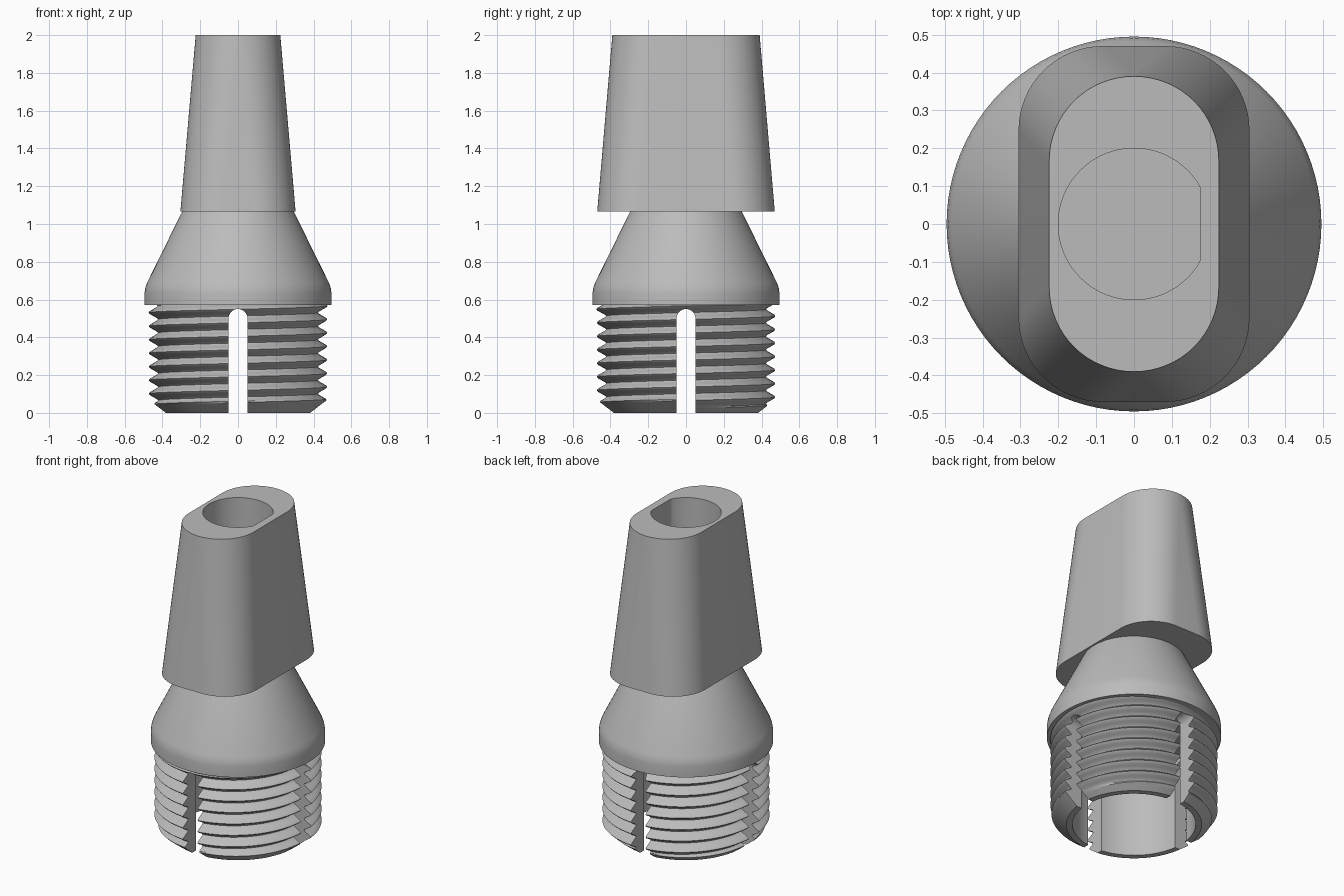
import bpy, bmesh
from math import sin, cos, pi, radians

cube = bpy.data.objects.get("Cube")
if cube:
    bpy.data.objects.remove(cube, do_unlink=True)

grey = bpy.data.materials.new("plain grey")
grey.use_nodes = True
grey.diffuse_color = (0.5, 0.5, 0.5, 1)
grey.node_tree.nodes["Principled BSDF"].inputs["Base Color"].default_value = (0.5, 0.5, 0.5, 1)


def make_object(name, bm):
    bmesh.ops.recalc_face_normals(bm, faces=bm.faces)
    mesh = bpy.data.meshes.new(name)
    bm.to_mesh(mesh)
    bm.free()
    mesh.materials.append(grey)
    obj = bpy.data.objects.new(name, mesh)
    bpy.context.collection.objects.link(obj)
    return obj


def loft(name, loops):
    """Closed solid through a stack of equal-length point loops."""
    bm = bmesh.new()
    rings = [[bm.verts.new(p) for p in loop] for loop in loops]
    for a, b in zip(rings, rings[1:]):
        for i in range(len(a)):
            j = (i + 1) % len(a)
            bm.faces.new((a[i], a[j], b[j], b[i]))
    bm.faces.new(rings[0])
    bm.faces.new(rings[-1])
    return make_object(name, bm)


def circle(r, z, count=96, flat=9):
    angles = [2 * pi * i / count for i in range(count)]
    return [(min(r * cos(a), flat), r * sin(a), z) for a in angles]


def rounded_rect(hx, hy, r, z, steps=16):
    points = []
    for quarter, (sx, sy) in enumerate([(1, 1), (-1, 1), (-1, -1), (1, -1)]):
        for i in range(steps + 1):
            a = (quarter + i / steps) * pi / 2
            points.append((sx * (hx - r) + r * cos(a), sy * (hy - r) + r * sin(a), z))
    return points


def select_only(obj):
    bpy.ops.object.select_all(action='DESELECT')
    obj.select_set(True)
    bpy.context.view_layer.objects.active = obj


def cut(obj, cutter):
    select_only(obj)
    mod = obj.modifiers.new("cut", 'BOOLEAN')
    mod.operation = 'DIFFERENCE'
    mod.solver = 'EXACT'
    mod.object = cutter
    bpy.ops.object.modifier_apply(modifier=mod.name)
    bpy.data.objects.remove(cutter, do_unlink=True)


# Tapered shank with a D-shaped blind bore
shank = loft("tapered_shank", [rounded_rect(0.305, 0.47, 0.223, 1.065),
                               rounded_rect(0.224, 0.39, 0.223, 2.0)])
cut(shank, loft("bore_cutter", [circle(0.2, 1.2, flat=0.175), circle(0.2, 2.1, flat=0.175)]))

# Conical shoulder with a softened collar
profile = [(0.495, 0.57), (0.495, 0.635), (0.491, 0.662), (0.481, 0.69), (0.296, 1.065), (0.29, 1.075)]
shoulder = loft("conical_shoulder", [circle(r, z) for r, z in profile])

# Threaded sleeve: a helical tooth profile, chamfered at the lower end
PITCH, ROOT, CREST, TOP = 0.0715, 0.425, 0.475, 0.58
SEGMENTS, STEPS, TURNS = 96, 10, 11


def tooth_radius(phase):
    height = 1.25 * (1 - abs(2 * phase - 1)) - 0.12
    return ROOT + (CREST - ROOT) * max(0, min(1, height))


def thread_point(i, j):
    a = 2 * pi * i / SEGMENTS
    z = (j / STEPS - 1.8 + i / SEGMENTS) * PITCH + 0.016
    z = max(0, min(TOP, z))
    r = ROOT if z == TOP else min(tooth_radius((j % STEPS) / STEPS), 0.385 + 1.3 * z)
    return r * cos(a), r * sin(a), z


bm = bmesh.new()
rows = TURNS * STEPS
grid = [[bm.verts.new(thread_point(i, j)) for j in range(rows)] for i in range(SEGMENTS)]
for i in range(SEGMENTS):
    last = i == SEGMENTS - 1
    a, b = grid[i], grid[0 if last else i + 1]
    shift = STEPS if last else 0        # one turn up at the seam
    for j in range(rows - 1 - shift):
        bm.faces.new((a[j], b[j + shift], b[j + 1 + shift], a[j + 1]))
bmesh.ops.remove_doubles(bm, verts=bm.verts, dist=0.0001)
bmesh.ops.holes_fill(bm, edges=[e for e in bm.edges if e.is_boundary], sides=0)
sleeve = make_object("threaded_sleeve", bm)

# Hollow the sleeve and slit it crosswise with round-topped slots
cut(sleeve, loft("cavity_cutter", [circle(0.35, -0.1), circle(0.35, 0.7)]))
arch = [(0.05 * cos(pi * i / 16), 0.5 + 0.05 * sin(pi * i / 16)) for i in range(17)]
slot = [(0.05, -0.1)] + arch + [(-0.05, -0.1)]
cut(sleeve, loft("slot_cutter", [[(u, s, z) for u, z in slot] for s in (-0.6, 0.6)]))
cut(sleeve, loft("slot_cutter", [[(s, u, z) for u, z in slot] for s in (-0.6, 0.6)]))

for obj in (shank, shoulder, sleeve):
    select_only(obj)
    bpy.ops.object.shade_smooth_by_angle(angle=radians(25))
